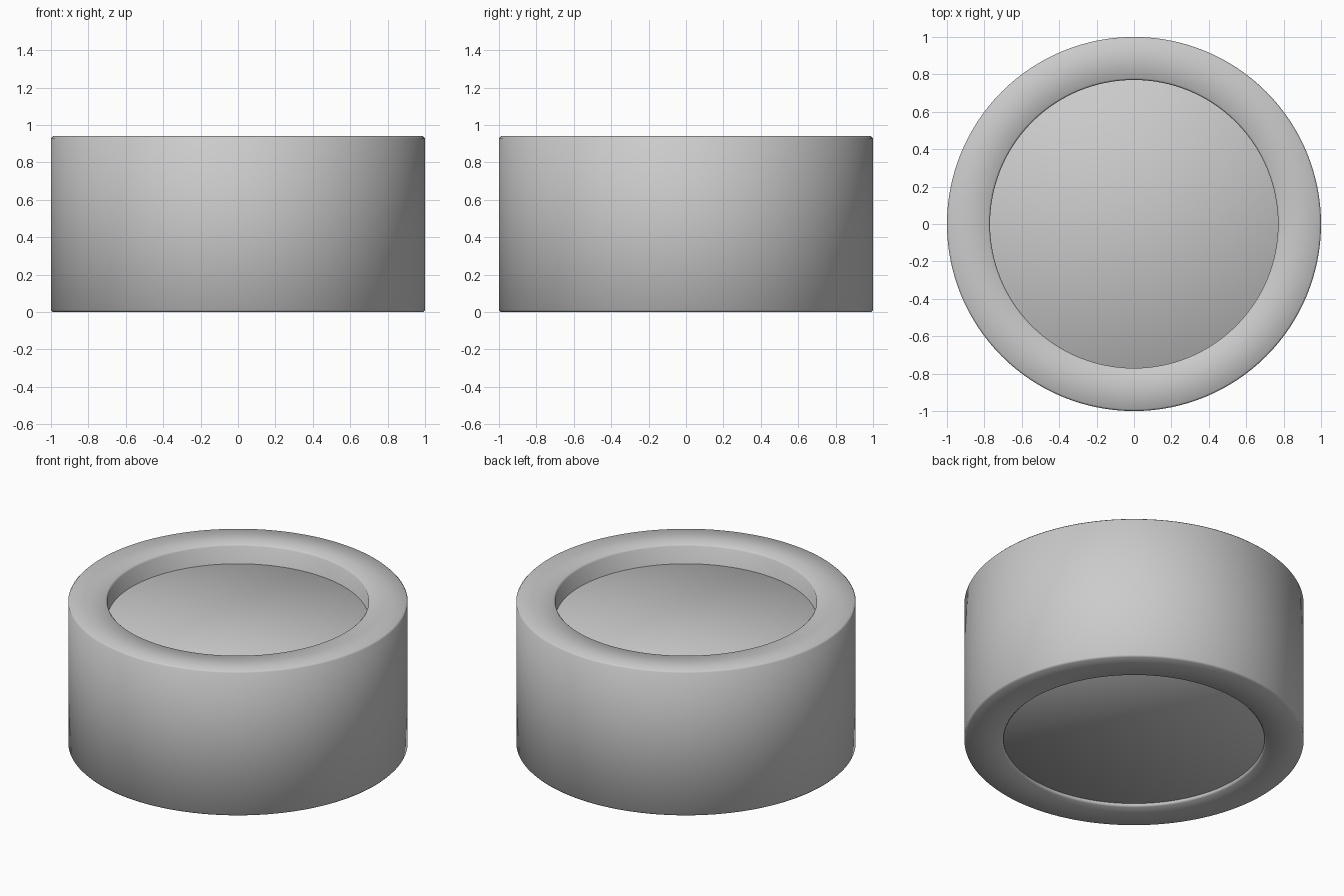
import bpy, bmesh
from math import sin, cos, tau

if "Cube" in bpy.data.objects:
    bpy.data.objects.remove(bpy.data.objects["Cube"])

SIDES = 128


def lathe(name, profile, closed):
    """Spin an (r, z) profile around z; open profiles get flat caps."""
    bm = bmesh.new()
    rings = [[bm.verts.new((r * cos(tau * i / SIDES), r * sin(tau * i / SIDES), z))
              for i in range(SIDES)] for r, z in profile]
    pairs = list(zip(rings, rings[1:]))
    if closed:
        pairs.append((rings[-1], rings[0]))
    else:
        bm.faces.new(rings[0])
        bm.faces.new(rings[-1])
    for a, b in pairs:
        for i in range(SIDES):
            j = (i + 1) % SIDES
            bm.faces.new((a[i], a[j], b[j], b[i]))
    bmesh.ops.recalc_face_normals(bm, faces=bm.faces)
    for f in bm.faces:
        f.smooth = True
    mesh = bpy.data.meshes.new(name)
    bm.to_mesh(mesh)
    bm.free()
    obj = bpy.data.objects.new(name, mesh)
    bpy.context.collection.objects.link(obj)
    return obj


# Thick outer ring with tiny softened edges
H, R, r, b = 0.94, 1.0, 0.77, 0.01
lathe("outer_ring", [(R - b, 0), (R, b), (R, H - b), (R - b, H),
                     (r + b, H), (r, H - b), (r, b), (r + b, 0)], True)

# Solid core, recessed deeply at the top and slightly underneath
lathe("inner_core", [(0.775, 0.02), (0.785, 0.03), (0.785, 0.805), (0.775, 0.815)], False)
